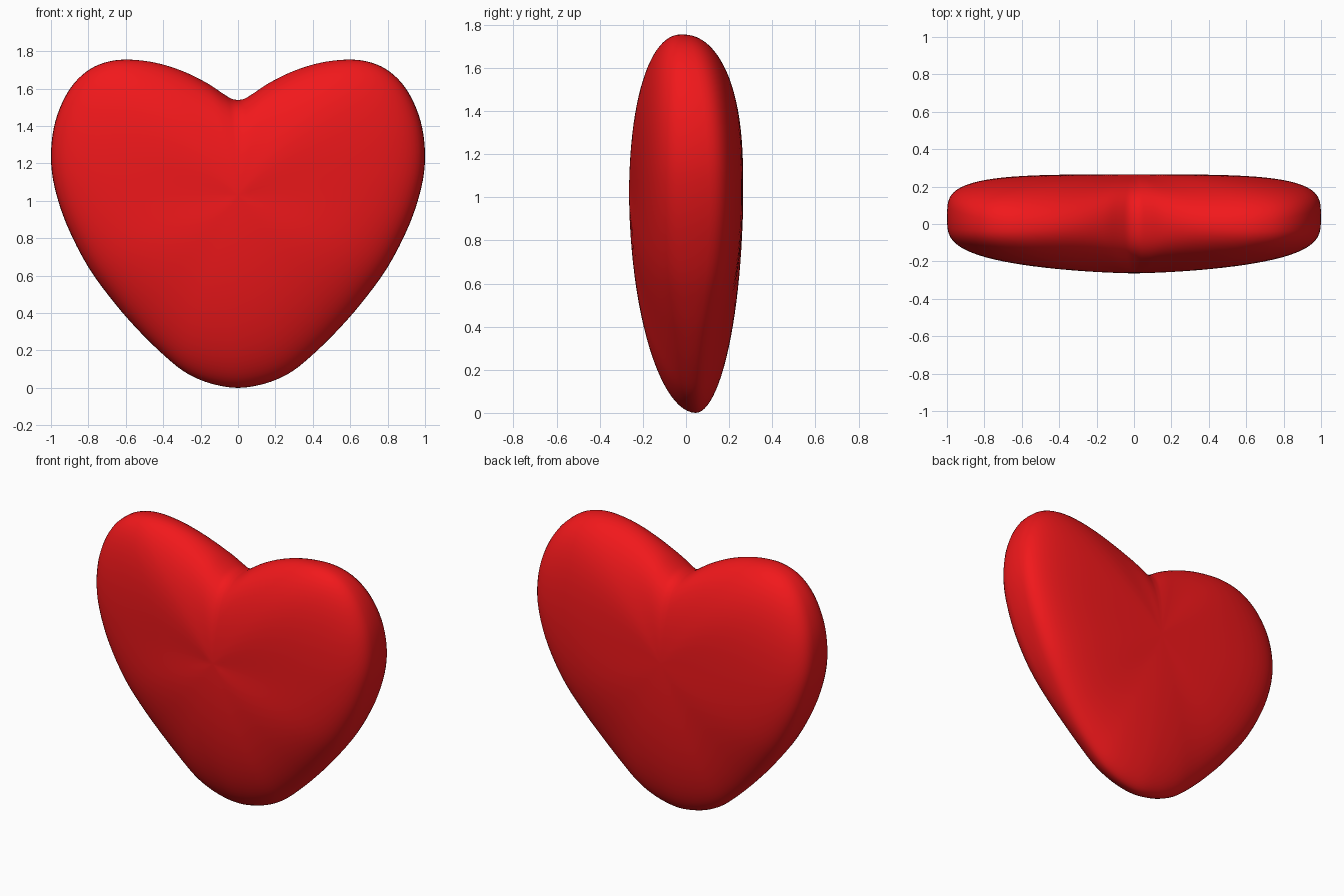
import bpy, bmesh, math
from mathutils import Vector

if "Cube" in bpy.data.objects:
    bpy.data.objects.remove(bpy.data.objects["Cube"])

# Right half of the heart outline (x, z), bottom tip to cleft
HALF = [(0, 0), (0.1, 0.012), (0.2, 0.042), (0.3, 0.095), (0.41, 0.187), (0.53, 0.305),
        (0.66, 0.453), (0.8, 0.645), (0.915, 0.87), (0.98, 1.07), (1.0, 1.23),
        (0.985, 1.39), (0.94, 1.525), (0.875, 1.63), (0.79, 1.705), (0.69, 1.745),
        (0.58, 1.755), (0.44, 1.738), (0.3, 1.695), (0.17, 1.632), (0.08, 1.573),
        (0.035, 1.546), (0, 1.54)]
CENTRE = Vector((0, 1.03))
FRONT, BACK = -0.264, 0.265
STEPS, RINGS = 4, 24


def outline():
    """Closed Catmull-Rom curve through the mirrored outline points."""
    pts = [Vector(p) for p in HALF + [(-x, z) for x, z in HALF[-2:0:-1]]]
    n, result = len(pts), []
    for i in range(n):
        a, b, c, d = (pts[(i + k) % n] for k in (-1, 0, 1, 2))
        for j in range(STEPS):
            t = j / STEPS
            result.append(0.5 * (2 * b + (c - a) * t + (2 * a - 5 * b + 4 * c - d) * t ** 2
                                 + (3 * b - a - 3 * c + d) * t ** 3))
    return result


def surface_point(p, s, side):
    """Point on the front or back face; s runs from 0 (middle) to 1 (rim)."""
    d = p - CENTRE
    rim_y = 0.045 - 0.065 * (max(p.y, 0) / 1.755) ** 5
    # sideways the section is boxier, and the front slopes away from the middle
    lateral = (d.x ** 2 / d.length_squared) ** 2
    power = 1.95 + (1.5 if side == FRONT else 2.0) * lateral
    bulge = max(0, 1 - s ** power) ** (1 / power)
    if side == FRONT:
        bulge *= 1 - 0.2 * lateral * s
    # the cleft fades out towards the middle
    fill = 0.15 * (1 - s * s) * math.exp(-(p.x / 0.25) ** 2) if d.y > 0 else 0
    return (s * d.x, rim_y + (side - rim_y) * bulge, CENTRE.y + s * (d.y + fill))


bm = bmesh.new()
curve = outline()
n = len(curve)
rim = [bm.verts.new(surface_point(p, 1, FRONT)) for p in curve]
for side in (FRONT, BACK):
    previous = rim
    for k in range(RINGS - 1, 0, -1):
        s = math.sin(math.pi / 2 * k / RINGS)
        ring = [bm.verts.new(surface_point(p, s, side)) for p in curve]
        for i in range(n):
            j = (i + 1) % n
            bm.faces.new((previous[i], previous[j], ring[j], ring[i]))
        previous = ring
    tip = bm.verts.new((0, side, CENTRE.y))
    for i in range(n):
        bm.faces.new((previous[i], previous[(i + 1) % n], tip))
bmesh.ops.recalc_face_normals(bm, faces=bm.faces)
for f in bm.faces:
    f.smooth = True

# Heart body
mesh = bpy.data.meshes.new("heart")
bm.to_mesh(mesh)
bm.free()
heart = bpy.data.objects.new("heart", mesh)
bpy.context.collection.objects.link(heart)
red = bpy.data.materials.new("red")
red.diffuse_color = (0.88, 0.009, 0.011, 1)
red.use_nodes = True
red.node_tree.nodes["Principled BSDF"].inputs["Base Color"].default_value = red.diffuse_color
mesh.materials.append(red)
